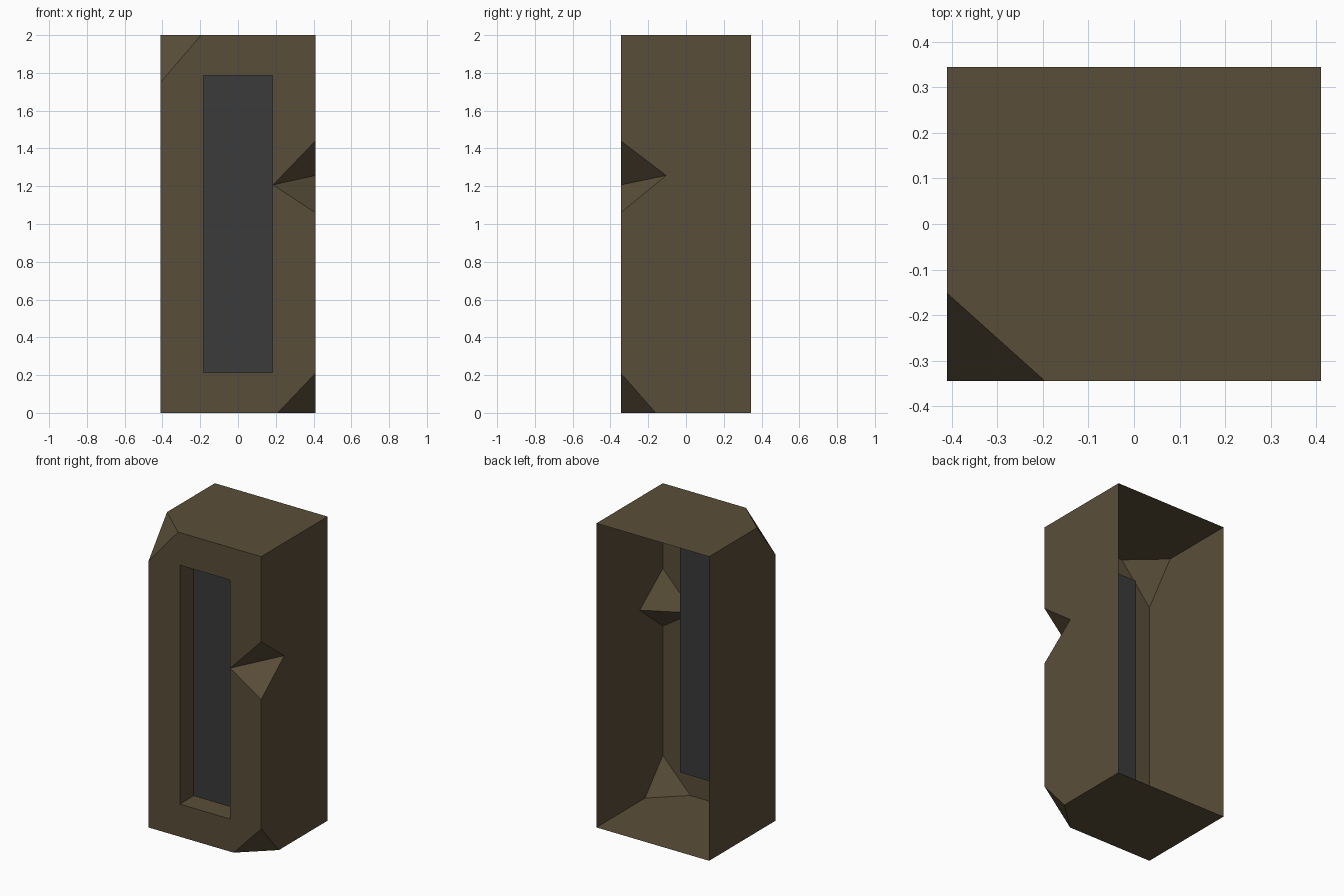
import bpy, bmesh

if "Cube" in bpy.data.objects:
    bpy.data.objects.remove(bpy.data.objects["Cube"])

X, Y, Z = 0.41, 0.345, 2.0          # half width, half depth, height
RX, RZ0, RZ1, RY = 0.182, 0.214, 1.786, -0.20   # recess opening and its depth


def material(name, rgb):
    m = bpy.data.materials.new(name)
    m.diffuse_color = (*rgb, 1.0)
    m.use_nodes = True
    m.node_tree.nodes["Principled BSDF"].inputs["Base Color"].default_value = m.diffuse_color
    return m


def finish(bm, name, mat):
    me = bpy.data.meshes.new(name)
    bm.to_mesh(me)
    bm.free()
    me.materials.append(mat)
    ob = bpy.data.objects.new(name, me)
    bpy.context.collection.objects.link(ob)
    return ob


brown = material("dark brown stone", (0.102, 0.076, 0.041))
grey = material("charcoal", (0.043, 0.043, 0.043))

# Corner chips and edge notch: points on the x edge, y edge and z edge
top_x, top_y, top_z = (-0.195, -Y, Z), (-X, -0.152, Z), (-X, -Y, 1.75)
low_x, low_y, low_z = (0.21, -Y, 0), (X, -0.16, 0), (X, -Y, 0.21)
notch_hi, notch_lo = (X, -Y, 1.44), (X, -Y, 1.06)
notch_x, notch_y = (0.185, -Y, 1.207), (X, -0.105, 1.257)

# Plain corners
tfr, tbr, tbl = (X, -Y, Z), (X, Y, Z), (-X, Y, Z)
bfl, bbr, bbl = (-X, -Y, 0), (X, Y, 0), (-X, Y, 0)

# Recess opening, and the same loop pushed inwards
hole = [(-RX, -Y, RZ0), (RX, -Y, RZ0), (RX, -Y, RZ1), (-RX, -Y, RZ1)]
inner = [(x, RY, z) for x, _, z in hole]

bm = bmesh.new()
verts = {}


def v(p):
    if p not in verts:
        verts[p] = bm.verts.new(p)
    return verts[p]


def loop_edges(points):
    return [bm.edges.new((v(a), v(b))) for a, b in zip(points, points[1:] + points[:1])]


# Front wall: chipped outline with the recess opening cut out
outline = [bfl, low_x, low_z, notch_lo, notch_x, notch_hi, tfr, top_x, top_z]
edges = loop_edges(outline) + loop_edges(hole)
bmesh.ops.triangle_fill(bm, edges=edges, use_beauty=True, use_dissolve=False,
                        normal=(0, -1, 0))

# Other walls (the back is open), chips and notch facets
for face in (
    [low_y, bbr, tbr, tfr, notch_hi, notch_y, notch_lo, low_z],   # right
    [bfl, top_z, top_y, tbl, bbl],                                # left
    [top_x, tfr, tbr, tbl, top_y],                                # top
    [bfl, bbl, bbr, low_y, low_x],                                # bottom
    [top_x, top_y, top_z],
    [low_x, low_y, low_z],
    [notch_hi, notch_x, notch_y],
    [notch_lo, notch_y, notch_x],
):
    bm.faces.new([v(p) for p in face])

# Recess side walls
for i in range(4):
    j = (i + 1) % 4
    bm.faces.new([v(p) for p in (hole[i], hole[j], inner[j], inner[i])])

bmesh.ops.recalc_face_normals(bm, faces=bm.faces)
finish(bm, "chipped_block", brown)

# Grey panel at the back of the recess
bm = bmesh.new()
bm.faces.new([bm.verts.new(p) for p in inner])
finish(bm, "recessed_panel", grey)
